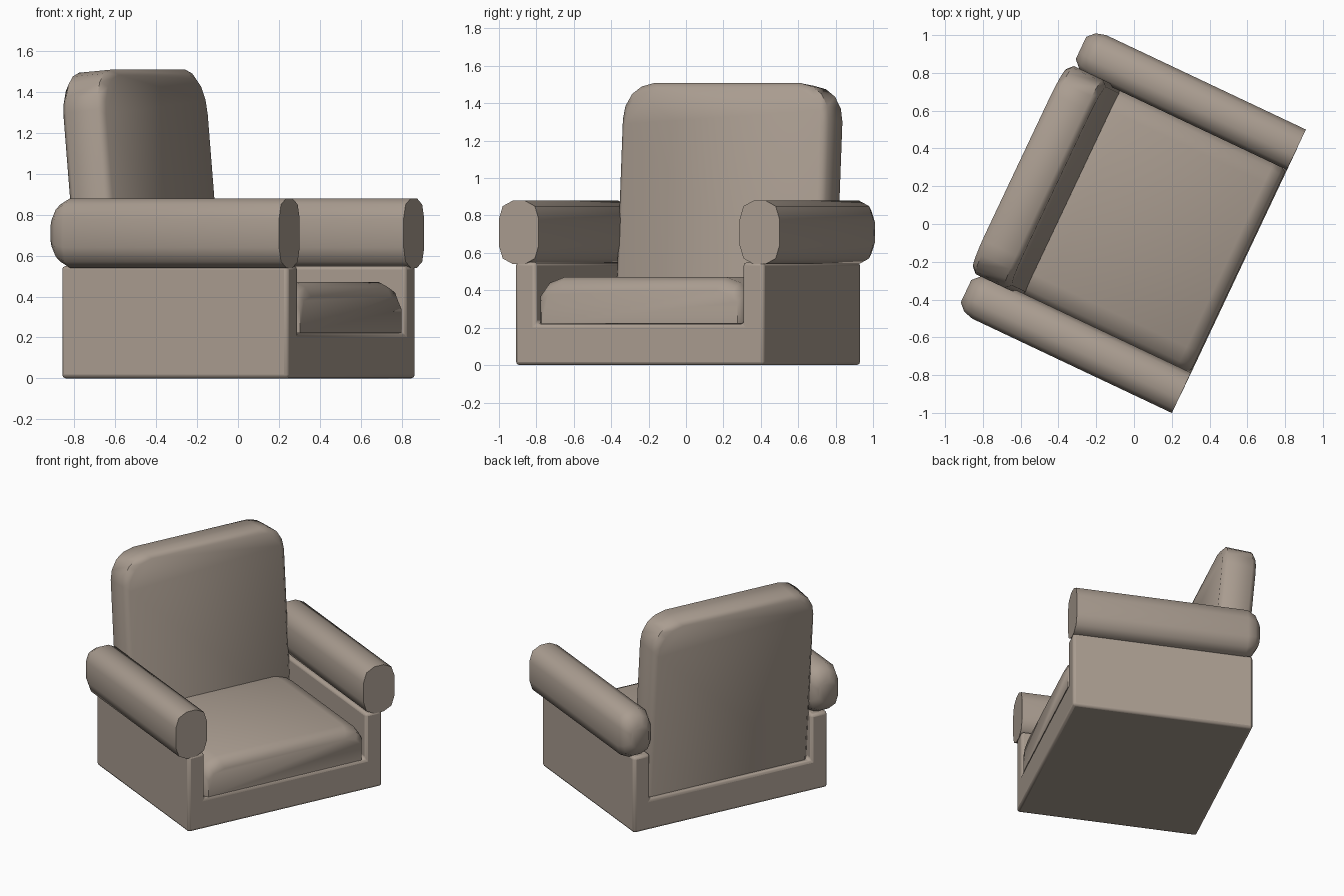
import bpy, bmesh, math
from mathutils import Matrix, Vector

if "Cube" in bpy.data.objects:
    bpy.data.objects.remove(bpy.data.objects["Cube"])

# Chair is built facing local +X, then turned to its resting angle
PLACE = Matrix.Rotation(math.radians(-25.3), 4, 'Z') @ Matrix.Translation((0, 0.011, 0))

taupe = bpy.data.materials.new("taupe fabric")
taupe.diffuse_color = (0.40, 0.335, 0.28, 1)
taupe.use_nodes = True
taupe.node_tree.nodes["Principled BSDF"].inputs["Base Color"].default_value = taupe.diffuse_color


def loft(name, rings, bevel=0, angle=50):
    """Skin a list of equal-length closed rings and cap both ends."""
    bm = bmesh.new()
    vs = [[bm.verts.new(p) for p in r] for r in rings]
    n = len(vs[0])
    for a, b in zip(vs, vs[1:]):
        for i in range(n):
            j = (i + 1) % n
            bm.faces.new((a[i], a[j], b[j], b[i]))
    bm.faces.new(vs[0][::-1])
    bm.faces.new(vs[-1])
    bmesh.ops.recalc_face_normals(bm, faces=bm.faces)
    me = bpy.data.meshes.new(name)
    bm.to_mesh(me)
    bm.free()
    ob = bpy.data.objects.new(name, me)
    bpy.context.collection.objects.link(ob)
    me.materials.append(taupe)
    ob.matrix_world = PLACE
    if bevel:
        m = ob.modifiers.new("soft edges", 'BEVEL')
        m.width, m.segments = bevel, 2
    bpy.ops.object.select_all(action='DESELECT')
    bpy.context.view_layer.objects.active = ob
    ob.select_set(True)
    bpy.ops.object.shade_smooth_by_angle(angle=math.radians(angle))
    return ob


def mirrored(half):
    """Close a right-hand half profile (y, z) across y = 0."""
    return half + [(-y, z) for y, z in reversed(half)]


# Base: U-shaped trough open at front and back
u_shape = mirrored([(0.735, 0.0), (0.735, 0.55), (0.611, 0.55), (0.611, 0.22)])
loft("base", [[(x, y, z) for y, z in u_shape] for x in (-0.615, 0.61)], bevel=0.018)

# Seat cushion: rounded shoulders and rounded front edge
rings = []
for x, top, side in ((-0.37, 0.46, 0), (-0.28, 0.47, 0), (0.53, 0.47, 0),
                     (0.58, 0.447, 0.008), (0.605, 0.40, 0.025)):
    k = (top - 0.222) / 0.248
    half = [(0.605, 0.0), (0.605, 0.16), (0.565, 0.218), (0.48, 0.248)]
    rings.append([(x, y, 0.222 + z * k)
                  for y, z in mirrored([(y - side, z) for y, z in half])])
loft("seat_cushion", rings)

# Back cushion: rounded top corners, leaning backwards
lean = math.radians(5)
rings = []
for d, inset in ((0, 0.028), (0.03, 0), (0.2, 0), (0.23, 0.028)):
    half = [(0.609, 0.0), (0.609, 1.10), (0.597, 1.17), (0.56, 1.235),
            (0.505, 1.275), (0.43, 1.294)]
    ring = []
    for y, h in mirrored([(y - inset, h - (inset if h else 0)) for y, h in half]):
        ring.append((-0.35 - d * math.cos(lean) - h * math.sin(lean), y,
                     0.222 - d * math.sin(lean) + h * math.cos(lean)))
    rings.append(ring)
loft("back_cushion", rings)

# Armrests: fat oval rolls, flat in front and rounded behind
half = [(0.035, -0.17), (0.095, -0.14), (0.118, -0.07),
        (0.118, 0.07), (0.095, 0.14), (0.035, 0.17)]
for side, name in ((-1, "right_armrest"), (1, "left_armrest")):
    rings = []
    for x, sy, sz in ((-0.652, 0.55, 0.46), (-0.615, 0.87, 0.82),
                      (-0.56, 1, 1), (0.609, 1, 1)):
        rings.append([(x, side * 0.712 + y * sy, 0.71 + z * sz)
                      for y, z in mirrored(half)])
    loft(name, rings, angle=55)
